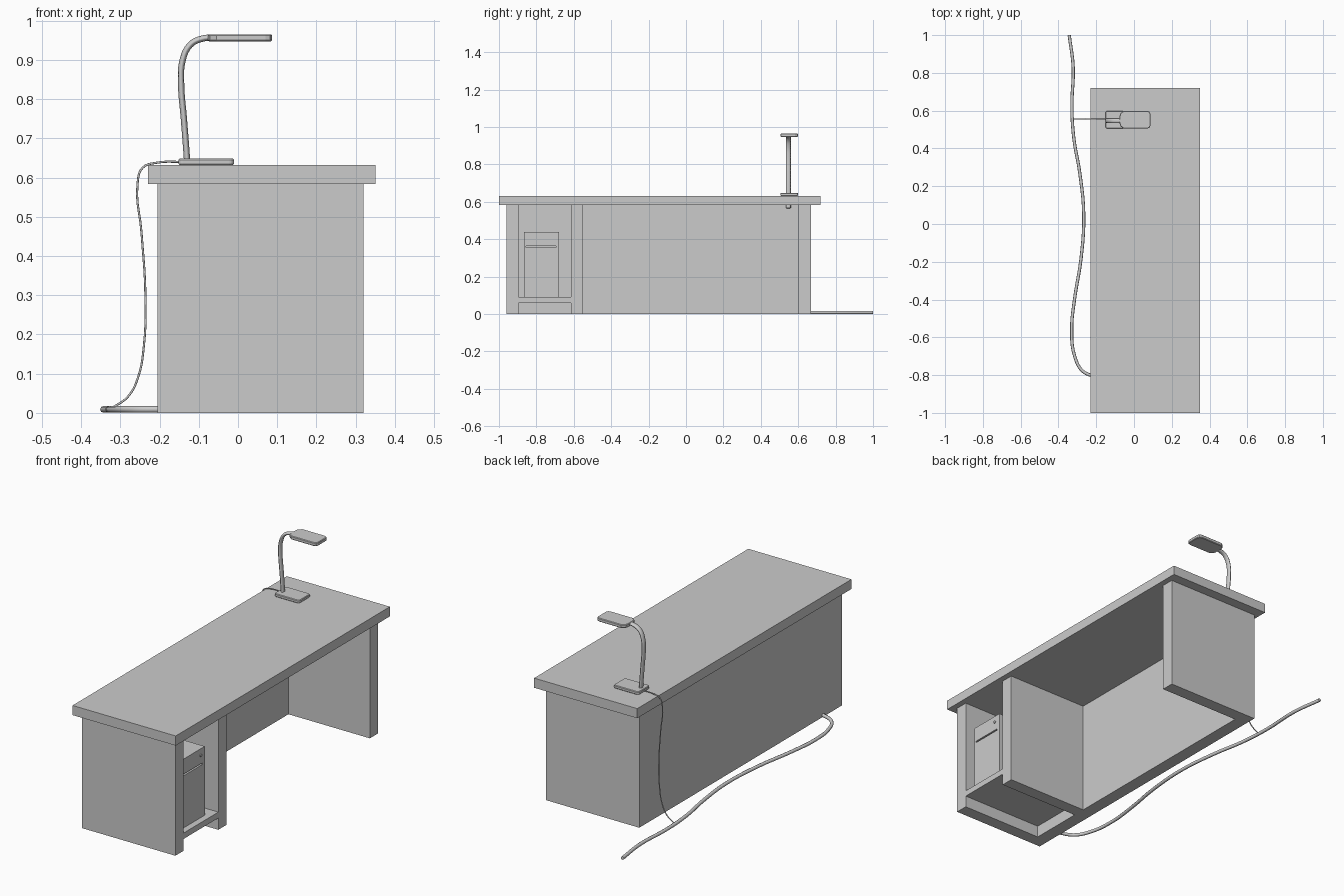
import bpy, bmesh, math
from mathutils import Vector

if "Cube" in bpy.data.objects:
    bpy.data.objects.remove(bpy.data.objects["Cube"])


def prism(name, outline, z0, z1, bevel=0.0):
    """Extrude a plan outline between two heights."""
    bm = bmesh.new()
    face = bm.faces.new([bm.verts.new((x, y, z0)) for x, y in outline])
    ext = bmesh.ops.extrude_face_region(bm, geom=[face])
    verts = [v for v in ext["geom"] if isinstance(v, bmesh.types.BMVert)]
    bmesh.ops.translate(bm, verts=verts, vec=(0, 0, z1 - z0))
    bmesh.ops.recalc_face_normals(bm, faces=bm.faces)
    me = bpy.data.meshes.new(name)
    bm.to_mesh(me)
    bm.free()
    ob = bpy.data.objects.new(name, me)
    bpy.context.collection.objects.link(ob)
    if bevel:
        mod = ob.modifiers.new("bevel", "BEVEL")
        mod.width, mod.segments, mod.limit_method = bevel, 1, "ANGLE"
        mod.angle_limit = math.radians(60)
    return ob


def box(name, x0, x1, y0, y1, z0, z1, bevel=0.0):
    return prism(name, [(x0, y0), (x1, y0), (x1, y1), (x0, y1)], z0, z1, bevel)


def rounded(x0, x1, y0, y1, r, n=3):
    """Rounded rectangle outline."""
    pts = []
    for i, (cx, cy) in enumerate([(x1 - r, y1 - r), (x0 + r, y1 - r),
                                  (x0 + r, y0 + r), (x1 - r, y0 + r)]):
        for k in range(n + 1):
            a = math.pi / 2 * (i + k / n)
            pts.append((cx + r * math.cos(a), cy + r * math.sin(a)))
    return pts


def tube(name, points, radius, sides=2, steps=5):
    """Smooth round tube through the points."""
    cu = bpy.data.curves.new(name, "CURVE")
    cu.dimensions = "3D"
    cu.bevel_depth, cu.bevel_resolution = radius, sides
    cu.resolution_u, cu.use_fill_caps = steps, True
    sp = cu.splines.new("BEZIER")
    sp.bezier_points.add(len(points) - 1)
    for bp, p in zip(sp.bezier_points, points):
        bp.co = Vector(p)
        bp.handle_left_type = bp.handle_right_type = "AUTO"
    ob = bpy.data.objects.new(name, cu)
    bpy.context.collection.objects.link(ob)
    return ob


# Desk: comb-shaped body (back panel plus three uprights), top and shelf
BACK, INNER, FRONT = -0.205, -0.138, 0.32
body = [(BACK, -0.96), (FRONT, -0.96)]
for y0, y1 in [(-0.895, -0.615), (-0.55, 0.602)]:
    body += [(FRONT, y0), (INNER, y0), (INNER, y1), (FRONT, y1)]
body += [(FRONT, 0.668), (BACK, 0.668)]
prism("desk_body", body, 0, 0.583)
box("desk_top", -0.23, 0.35, -1.0, 0.72, 0.583, 0.632)
box("cabinet_shelf", INNER, FRONT, -0.895, -0.615, 0.06, 0.09)

# Computer tower with a recessed drive slot and a power button
tower = box("computer_tower", -0.11, 0.288, -0.865, -0.678, 0.09, 0.44)
slot = box("slot_cutter", 0.278, 0.30, -0.855, -0.695, 0.355, 0.363)
slot.hide_render = True
slot.hide_viewport = True
cut = tower.modifiers.new("slot", "BOOLEAN")
cut.object, cut.solver = slot, "EXACT"
bpy.ops.mesh.primitive_cylinder_add(vertices=12, radius=0.007, depth=0.006,
                                    location=(0.29, -0.712, 0.407),
                                    rotation=(0, math.pi / 2, 0))
bpy.context.object.name = "power_button"

# Lamp: base, flattened gooseneck, head with chamfered neck end
LY = 0.552
prism("lamp_base", rounded(-0.152, -0.01, LY - 0.047, LY + 0.047, 0.012), 0.632, 0.648, 0.003)
arm = tube("lamp_arm", [(-0.125, 0, 0.566), (-0.131, 0, 0.66), (-0.138, 0, 0.75),
                        (-0.145, 0, 0.84), (-0.142, 0, 0.895), (-0.123, 0, 0.937),
                        (-0.095, 0, 0.953), (-0.05, 0, 0.957)], 0.008)
arm.location.y = LY - 0.005
arm.scale.y = 1.65
half = [(-0.076, 0.020), (-0.072, 0.034), (-0.055, 0.047), (0.070, 0.047),
        (0.081, 0.043), (0.087, 0.032)]
head = [(x, LY - y) for x, y in half] + [(x, LY + y) for x, y in reversed(half)]
prism("lamp_head", head, 0.947, 0.965, 0.003)

# Lamp cord drops behind the desk to the floor cable
tube("lamp_cord", [(x, LY + 0.003, z) for x, z in [
    (-0.14, 0.640), (-0.205, 0.638), (-0.243, 0.625), (-0.256, 0.585), (-0.246, 0.46),
    (-0.236, 0.30), (-0.240, 0.17), (-0.255, 0.09), (-0.28, 0.042), (-0.325, 0.010)]], 0.0027)
tube("floor_cable", [(x, y, 0.009) for x, y in [
    (-0.343, 1.0), (-0.322, 0.83), (-0.329, 0.62), (-0.318, 0.45), (-0.287, 0.27),
    (-0.266, 0.05), (-0.280, -0.18), (-0.315, -0.40), (-0.330, -0.56),
    (-0.314, -0.70), (-0.270, -0.78), (-0.19, -0.812)]], 0.0085)
